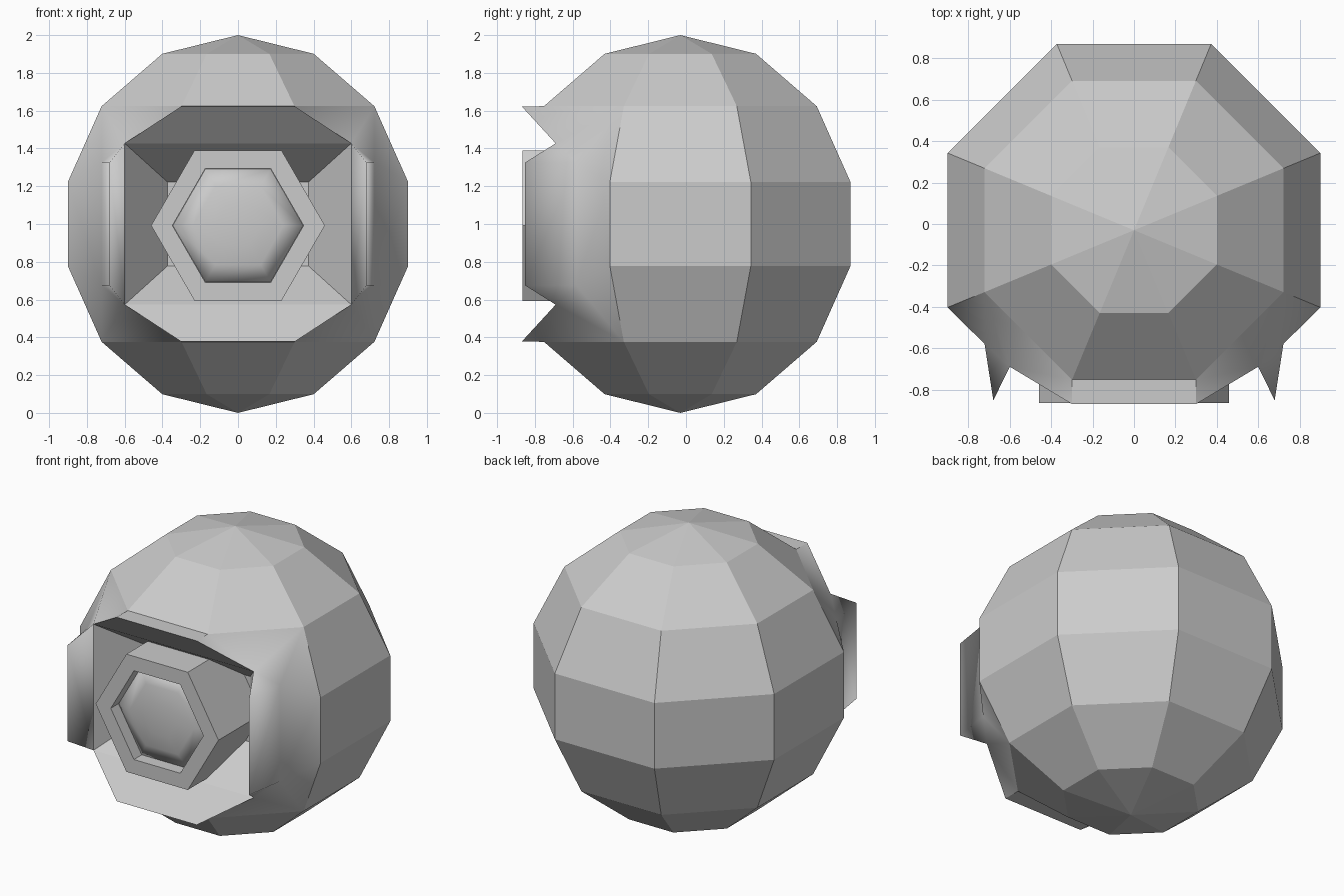
import bpy, bmesh
from math import pi, cos, sin
from mathutils import Matrix, Vector

if "Cube" in bpy.data.objects:
    bpy.data.objects.remove(bpy.data.objects["Cube"])

CENTRE = Vector((0, -0.03, 1))


def finish(bm, name):
    bmesh.ops.remove_doubles(bm, verts=bm.verts, dist=0.004)
    bmesh.ops.recalc_face_normals(bm, faces=bm.faces)
    me = bpy.data.meshes.new(name)
    bm.to_mesh(me)
    bm.free()
    ob = bpy.data.objects.new(name, me)
    bpy.context.collection.objects.link(ob)
    return ob


# Shell: eight-sided low-poly ball with the front opened up
bm = bmesh.new()
bmesh.ops.create_uvsphere(bm, u_segments=8, v_segments=7, radius=1,
                          matrix=Matrix.Rotation(pi / 8, 4, 'Z'))
front = [f for f in bm.faces
         if abs(f.calc_center_median().z) < 0.6 and f.calc_center_median().y < -0.3]
bmesh.ops.delete(bm, geom=front, context='FACES')
bmesh.ops.translate(bm, verts=bm.verts, vec=CENTRE)


def ring(k, deg):
    """Point of the ball on ring k at a given heading."""
    a, d = pi * k / 7, deg * pi / 180
    return CENTRE + Vector((sin(a) * cos(d), sin(a) * sin(d), cos(a)))


# Key points of one quarter of the socket; the rest is mirrored
P = dict(
    A=ring(2, -67.5), B=ring(2, -22.5), C=ring(3, -22.5),
    T=Vector((0.30, -0.87, 1.623)),    # brow tip
    K=Vector((0.60, -0.69, 1.427)),    # socket corner
    O=Vector((0.722, -0.58, 1.325)),   # cheek fin base
    F=Vector((0.68, -0.852, 1.325)),   # cheek fin tip
    S=Vector((0.373, -0.40, 1.222)),   # socket floor
)


def face(points, smooth=False):
    vs = [bm.verts.new((P[n].x * sx, P[n].y, 1 + (P[n].z - 1) * sz))
          for n, sx, sz in points]
    bm.faces.new(vs).smooth = smooth


for s in (1, -1):
    # Brow strips and upper/lower socket walls
    for a, b in ("AT", "TK", "KS"):
        face([(a, 1, s), (a, -1, s), (b, -1, s), (b, 1, s)])
    # Cheek panels, fins and side socket walls
    for a, b in ("CO", "OF", "FK", "KS"):
        face([(a, s, 1), (a, s, -1), (b, s, -1), (b, s, 1)], a + b != "KS")
    # Corner fillers
    for t in (1, -1):
        for tri in ("ATK", "AKB", "KOB", "BOC", "KFO"):
            face([(n, s, t) for n in tri], True)
face([("S", 1, 1), ("S", -1, 1), ("S", -1, -1), ("S", 1, -1)])
shell = finish(bm, "shell")
bpy.context.view_layer.objects.active = shell
shell.select_set(True)


def hex_stack(name, profile, smooth=False):
    """Six-sided form along y from (radius, y) pairs, capped at both ends."""
    bm = bmesh.new()
    loops = [[bm.verts.new((r * cos(i * pi / 3), y, 0.992 + r * sin(i * pi / 3)))
              for i in range(6)] for r, y in profile]
    for a, b in zip(loops, loops[1:]):
        for i in range(6):
            j = (i + 1) % 6
            bm.faces.new((a[i], a[j], b[j], b[i]))
    for l in (loops[0], loops[-1]):
        bm.faces.new(l)
    for f in bm.faces:
        f.smooth = smooth
    return finish(bm, name)


# Hexagonal eye barrel with recessed front
hex_stack("eye_barrel", [(0.46, -0.36), (0.46, -0.866), (0.347, -0.866), (0.347, -0.78)])

# Gently domed lens inside the barrel
hex_stack("eye_lens", [(0.345, -0.775), (0.345, -0.785), (0.24, -0.815), (0.12, -0.832)], True)
